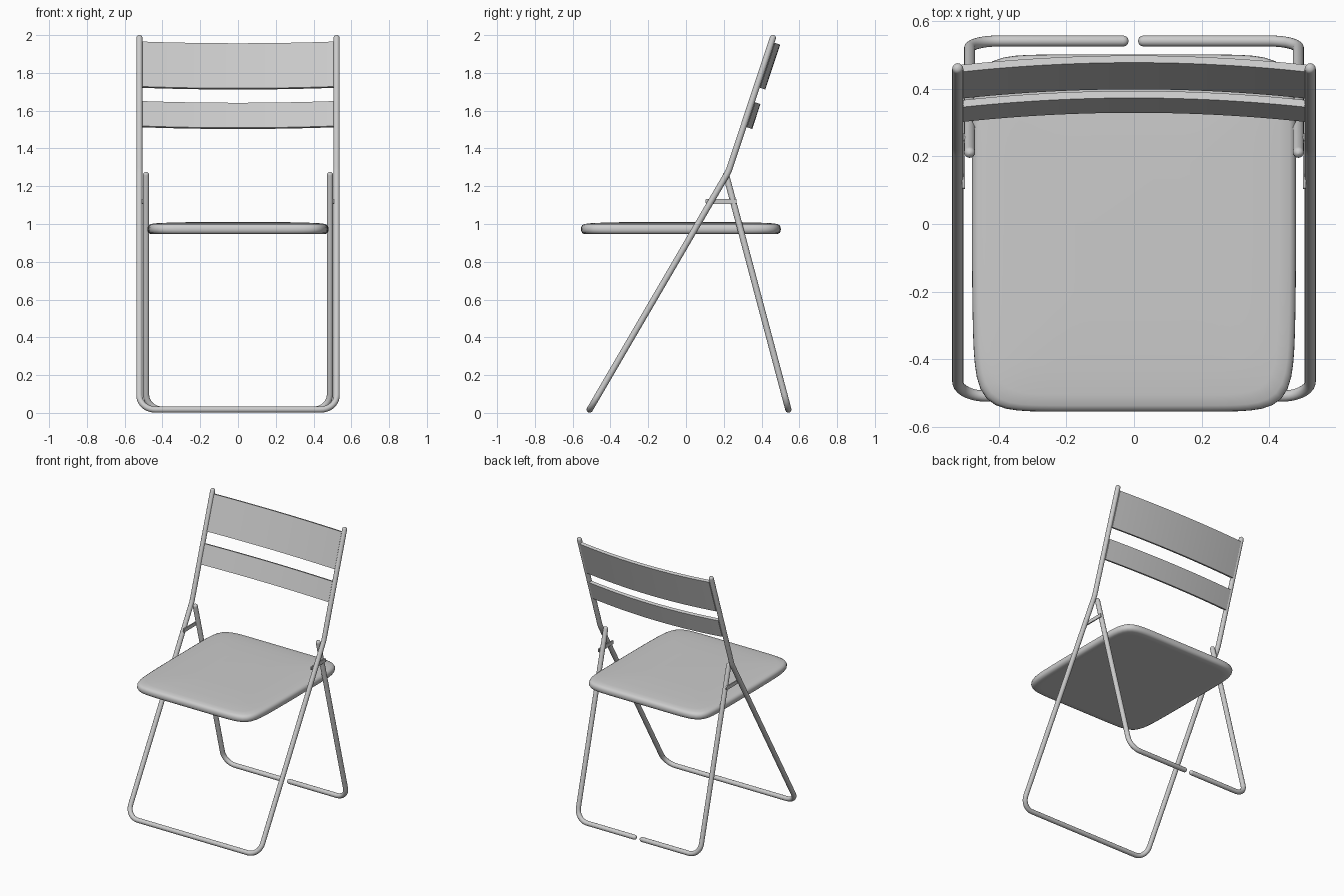
import bpy, bmesh, math
from mathutils import Vector

if "Cube" in bpy.data.objects:
    bpy.data.objects.remove(bpy.data.objects["Cube"])

R = 0.0165  # tube radius


def finish(obj, angle=35):
    bpy.ops.object.select_all(action='DESELECT')
    obj.select_set(True)
    bpy.context.view_layer.objects.active = obj
    if obj.type == 'CURVE':
        bpy.ops.object.convert(target='MESH')
    bpy.ops.object.shade_smooth_by_angle(angle=math.radians(angle))


def mesh_object(name, bm):
    bmesh.ops.recalc_face_normals(bm, faces=bm.faces)
    me = bpy.data.meshes.new(name)
    bm.to_mesh(me)
    bm.free()
    obj = bpy.data.objects.new(name, me)
    bpy.context.collection.objects.link(obj)
    finish(obj)
    return obj


def tube(name, corners, fillets):
    """Round tube through corners, with filleted bends and domed ends."""
    c = [Vector(p) for p in corners]
    path = []
    for i in range(1, len(c) - 1):
        a, b = (c[i - 1] - c[i]).normalized(), (c[i + 1] - c[i]).normalized()
        half = a.angle(b) / 2
        rad = fillets[i - 1]
        centre = c[i] + (a + b).normalized() * rad / math.sin(half)
        t = rad / math.tan(half)
        u, v = c[i] + a * t - centre, c[i] + b * t - centre
        steps = 10
        w = u.angle(v)
        for k in range(steps + 1):
            f = k / steps
            path.append((centre + (u * math.sin((1 - f) * w) + v * math.sin(f * w)) / math.sin(w), 1))

    def dome(end, nxt):
        d = (nxt - end).normalized()
        angles = [math.radians(q) for q in (4, 25, 45, 65, 90)]
        return [(end + d * R * (1 - math.cos(q)), math.sin(q)) for q in angles]

    path = dome(c[0], c[1]) + path + dome(c[-1], c[-2])[::-1]
    cu = bpy.data.curves.new(name, 'CURVE')
    cu.dimensions = '3D'
    cu.bevel_depth = R
    cu.bevel_resolution = 6
    cu.use_fill_caps = True
    sp = cu.splines.new('POLY')
    sp.points.add(len(path) - 1)
    for pt, (co, r) in zip(sp.points, path):
        pt.co = (*co, 1)
        pt.radius = r
    obj = bpy.data.objects.new(name, cu)
    bpy.context.collection.objects.link(obj)
    finish(obj, 60)


# front legs and back uprights: one continuous bent tube
FX = 0.522
side = [(FX, 0.465, 2.0), (FX, 0.225, 1.278), (FX, -0.51, R + 0.001)]
tube("front_frame", side + [(-x, y, z) for x, y, z in side[::-1]], [0.2, 0.085, 0.085, 0.2])

# rear legs: two tubes that almost meet at the back
RX = 0.487
for s, gap, name in ((1, 0.012, "rear_leg_right"), (-1, 0.016, "rear_leg_left")):
    tube(name, [(s * RX, 0.208, 1.276), (s * RX, 0.542, R + 0.001), (s * gap, 0.542, R + 0.001)], [0.085])

# seat: rounded-square rings following an edge profile (inset, height)
bm = bmesh.new()
N = 128
rings = []
for inset, z in ((0.05, 0.946), (0.018, 0.946), (0.006, 0.953), (0.001, 0.963), (0, 0.973), (0.001, 0.983),
                 (0.006, 0.993), (0.018, 1.0), (0.05, 1.004), (0.13, 1.008), (0.3, 1.011)):
    ring = []
    for k in range(N):
        t = 2 * math.pi * k / N
        cx, sy = math.cos(t), math.sin(t)
        r = (abs(cx) ** 9 + abs(sy) ** 9) ** (-1 / 9)
        taper = 1 - 0.02 * max(0, -sy * r) ** 2
        ring.append(bm.verts.new(((0.48 - inset) * cx * r * taper, -0.027 + (0.529 - inset) * sy * r, z)))
    rings.append(ring)
for a, b in zip(rings, rings[1:]):
    for k in range(N):
        bm.faces.new((a[k], a[(k + 1) % N], b[(k + 1) % N], b[k]))
bm.faces.new(rings[0])
bm.faces.new(rings[-1])
mesh_object("seat", bm)


# curved back slats lying along the leaning uprights
up = Vector((0, 0.24, 0.722)).normalized()
back = Vector((0, up.z, -up.y))
base = Vector((0, 0.225, 1.278))


def slat(name, z0, z1, thick=0.022, bow=0.029, half=0.512, seg=24):
    bm = bmesh.new()
    prev = None
    for k in range(seg + 1):
        f = 2 * k / seg - 1
        off = bow * (1 - f * f) - 0.003
        sec = []
        for z, d in ((z0, 0), (z1, 0), (z1, thick), (z0, thick)):
            p = base + up * ((z - base.z) / up.z) + back * (off + d)
            sec.append(bm.verts.new((half * f, p.y, p.z)))
        if prev:
            for j in range(4):
                bm.faces.new((prev[j], prev[(j + 1) % 4], sec[(j + 1) % 4], sec[j]))
        else:
            bm.faces.new(sec)
        prev = sec
    bm.faces.new(prev)
    mesh_object(name, bm)


slat("upper_back_slat", 1.727, 1.965)
slat("lower_back_slat", 1.518, 1.65)

# flat link bars joining front and rear legs
for s, name in ((1, "link_right"), (-1, "link_left")):
    bm = bmesh.new()
    bmesh.ops.create_cube(bm, size=1)
    bmesh.ops.scale(bm, vec=(0.008, 0.164, 0.026), verts=bm.verts)
    bmesh.ops.translate(bm, vec=(s * 0.505, 0.186, 1.12), verts=bm.verts)
    ends = [e for e in bm.edges if abs(e.verts[0].co.x - e.verts[1].co.x) > 0.004]
    bmesh.ops.bevel(bm, geom=ends, offset=0.006, segments=3, affect='EDGES', profile=0.5)
    mesh_object(name, bm)
